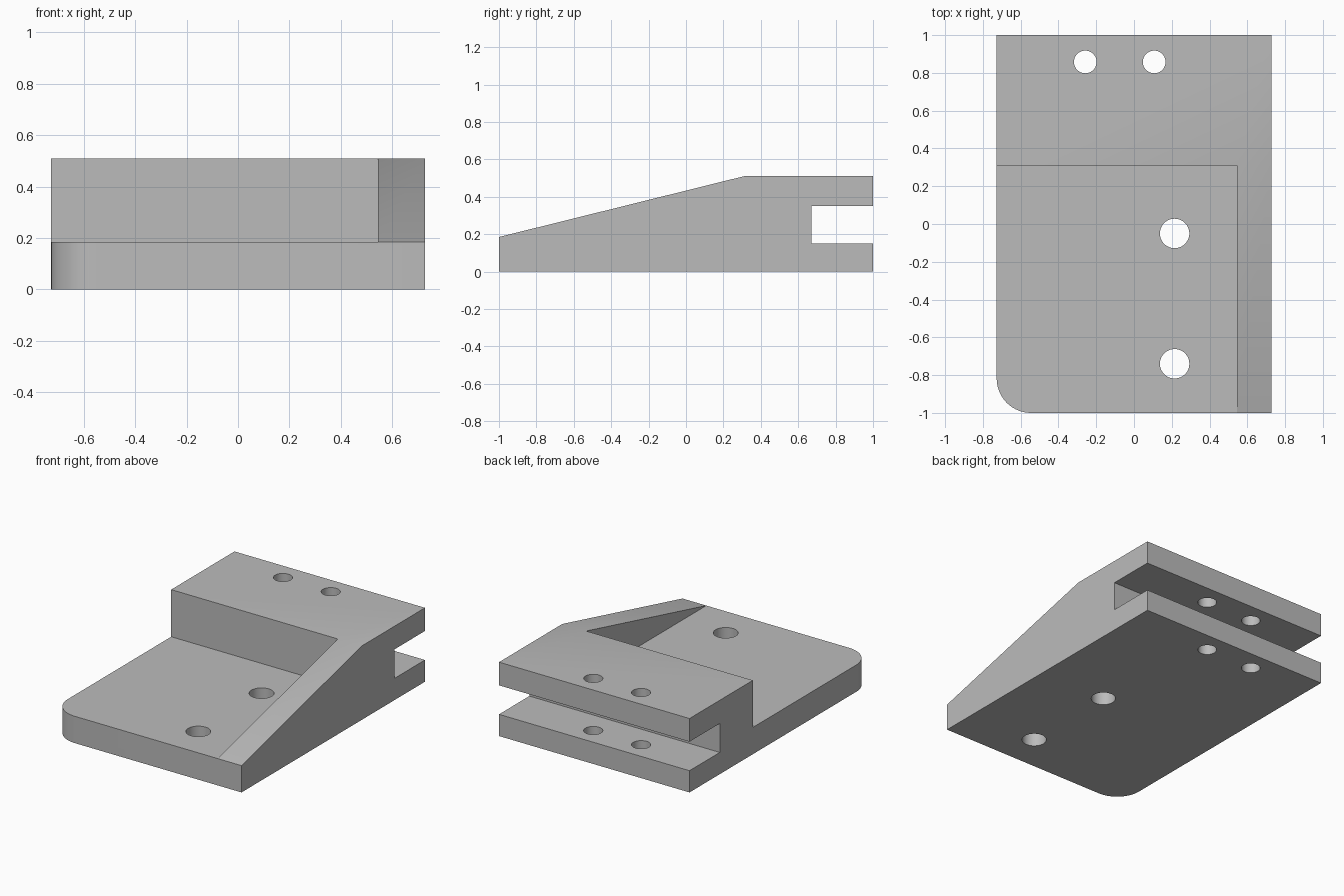
import bpy, bmesh

cube = bpy.data.objects.get("Cube")
if cube:
    bpy.data.objects.remove(cube, do_unlink=True)

HALF_X = 0.727        # half width
PLATE_Z = 0.185       # base plate thickness
TOP_Z = 0.51
STEP_Y = 0.31         # front face of the raised block
RIB_X = 0.545         # inner face of the side rib

grey = bpy.data.materials.new("grey")
grey.use_nodes = True
grey.diffuse_color = (0.5, 0.5, 0.5, 1)
grey.node_tree.nodes["Principled BSDF"].inputs["Base Color"].default_value = (0.5, 0.5, 0.5, 1)


def prism(name, profile, x0, x1):
    """Extrude a (y, z) profile along x."""
    mesh = bpy.data.meshes.new(name)
    bm = bmesh.new()
    face = bm.faces.new([bm.verts.new((x0, y, z)) for y, z in profile])
    ext = bmesh.ops.extrude_face_region(bm, geom=[face])
    moved = [v for v in ext["geom"] if isinstance(v, bmesh.types.BMVert)]
    bmesh.ops.translate(bm, vec=(x1 - x0, 0, 0), verts=moved)
    bmesh.ops.recalc_face_normals(bm, faces=bm.faces)
    bm.to_mesh(mesh)
    bm.free()
    obj = bpy.data.objects.new(name, mesh)
    bpy.context.collection.objects.link(obj)
    mesh.materials.append(grey)
    return obj


def cut(target, cutter):
    """Subtract the cutter and remove it."""
    cutter.hide_render = True
    mod = target.modifiers.new("cut", "BOOLEAN")
    mod.operation, mod.solver, mod.object = "DIFFERENCE", "EXACT", cutter
    bpy.context.view_layer.objects.active = target
    bpy.ops.object.modifier_apply(modifier=mod.name)
    bpy.data.objects.remove(cutter, do_unlink=True)


# Full side outline: sloping rib, raised block and rear slot
bracket = prism("slotted_bracket", [
    (-1, 0), (1, 0), (1, 0.15), (0.67, 0.15), (0.67, 0.35),
    (1, 0.35), (1, TOP_Z), (STEP_Y, TOP_Z), (-1, PLATE_Z)], -HALF_X, HALF_X)

# Clear the space above the plate, leaving the rib on the left side
cut(bracket, prism("step_cutter", [
    (-1.2, PLATE_Z), (STEP_Y, PLATE_Z), (STEP_Y, 0.8), (-1.2, 0.8)], -1, RIB_X))

# Round the front right corner of the plate
bm = bmesh.new()
bm.from_mesh(bracket.data)
bmesh.ops.remove_doubles(bm, verts=bm.verts, dist=0.0005)
corner = [e for e in bm.edges
          if all(v.co.x < -HALF_X + 0.001 and v.co.y < -0.999 for v in e.verts)]
bmesh.ops.bevel(bm, geom=corner, offset=0.182, segments=14, profile=0.5, affect="EDGES")
bm.to_mesh(bracket.data)
bm.free()

# Vertical bolt holes: two in the plate, two through both slot jaws
for x, y, radius in [(0.215, -0.05, 0.078), (0.215, -0.74, 0.078),
                     (-0.258, 0.858, 0.06), (0.107, 0.858, 0.06)]:
    bpy.ops.mesh.primitive_cylinder_add(vertices=48, radius=radius, depth=2, location=(x, y, 0))
    cut(bracket, bpy.context.object)

bpy.ops.object.select_all(action="DESELECT")
bracket.select_set(True)
bpy.context.view_layer.objects.active = bracket
for poly in bracket.data.polygons:
    poly.material_index = 0
bpy.ops.object.shade_smooth_by_angle(angle=0.52)
